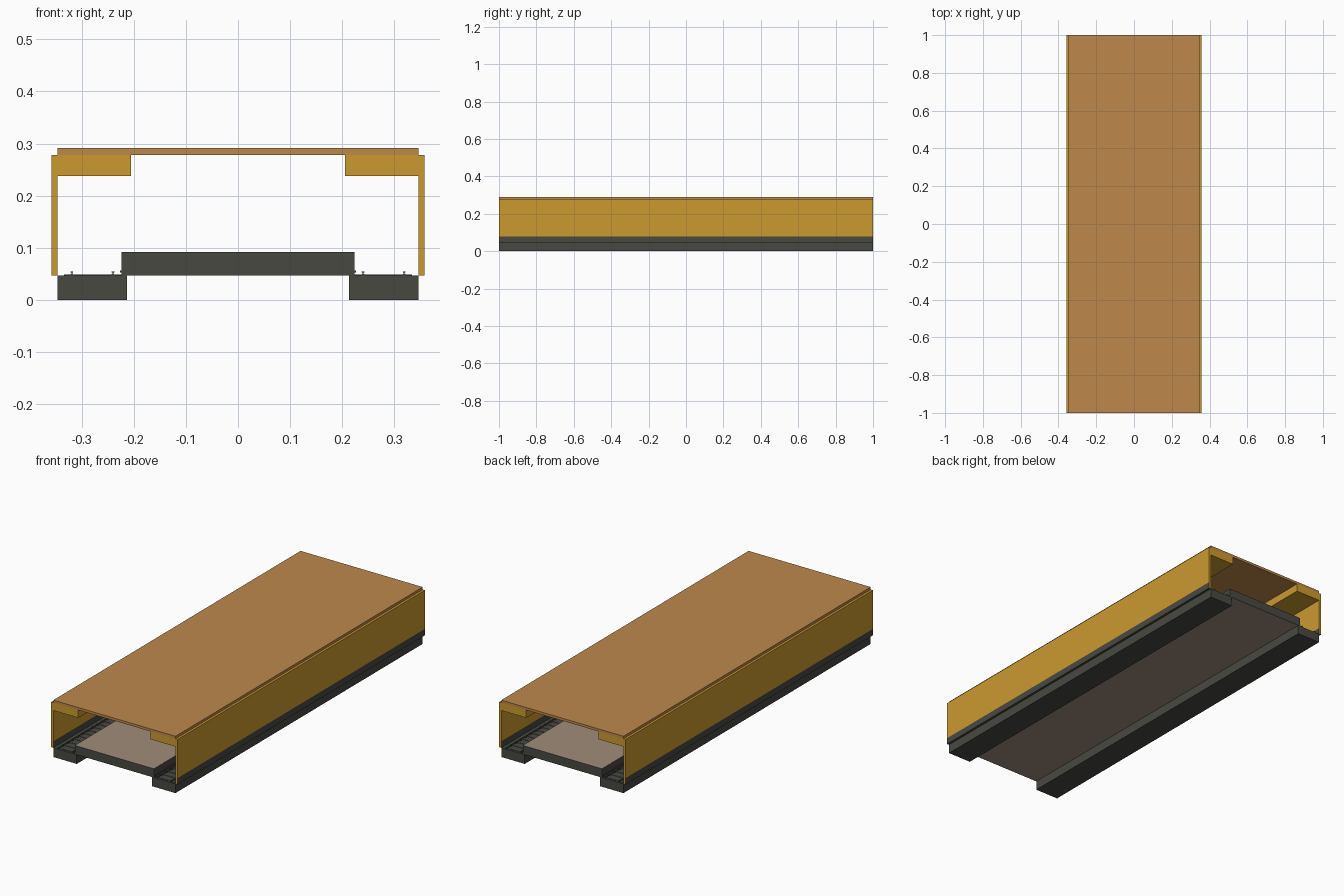
import bpy, bmesh

if "Cube" in bpy.data.objects:
    bpy.data.objects.remove(bpy.data.objects["Cube"])


def material(name, rgb):
    def lin(c):
        c /= 255
        return c / 12.92 if c <= 0.04045 else ((c + 0.055) / 1.055) ** 2.4
    m = bpy.data.materials.new(name)
    m.diffuse_color = (*[lin(c) for c in rgb], 1)
    m.use_nodes = True
    m.node_tree.nodes["Principled BSDF"].inputs["Base Color"].default_value = m.diffuse_color
    return m


DARK = material("dark grey", (72, 73, 66))
GOLD = material("ochre", (204, 154, 48))
COPPER = material("copper brown", (190, 137, 75))
BEIGE = material("platform beige", (160, 140, 122))


def finish(name, bm, mats):
    bmesh.ops.recalc_face_normals(bm, faces=bm.faces)
    me = bpy.data.meshes.new(name)
    bm.to_mesh(me)
    bm.free()
    for m in mats:
        me.materials.append(m)
    ob = bpy.data.objects.new(name, me)
    bpy.context.collection.objects.link(ob)
    return ob


def add_box(bm, x0, x1, y0, y1, z0, z1):
    vs = bmesh.ops.create_cube(bm, size=1)["verts"]
    for v in vs:
        v.co.x = x1 if v.co.x > 0 else x0
        v.co.y = y1 if v.co.y > 0 else y0
        v.co.z = z1 if v.co.z > 0 else z0


def box(name, x0, x1, z0, z1, mats):
    bm = bmesh.new()
    add_box(bm, x0, x1, -1, 1, z0, z1)
    return finish(name, bm, mats)


def extrude_profile(name, pts, mat):
    """Extrude an x-z outline along the whole length."""
    bm = bmesh.new()
    face = bm.faces.new([bm.verts.new((x, -1, z)) for x, z in pts])
    ext = bmesh.ops.extrude_face_region(bm, geom=[face])["geom"]
    bmesh.ops.translate(bm, vec=(0, 2, 0),
                        verts=[g for g in ext if isinstance(g, bmesh.types.BMVert)])
    return finish(name, bm, [mat])


# Roof slab and central platform with paved top and underside
box("roof", -0.346, 0.346, 0.278, 0.291, [COPPER])
platform = box("platform", -0.224, 0.224, 0.047, 0.092, [DARK, BEIGE])
for p in platform.data.polygons:
    p.material_index = 1 if abs(p.normal.z) > 0.5 else 0

BED = 0.047
for side, s in (("left", -1), ("right", 1)):
    def sbox(name, a, b, z0, z1, mats):
        return box(f"{side}_{name}", min(s * a, s * b), max(s * a, s * b), z0, z1, mats)

    # Track bed and ceiling beam
    sbox("track_bed", 0.213, 0.346, 0, BED, [DARK])
    sbox("ceiling_beam", 0.205, 0.346, 0.238, 0.278, [GOLD])

    # Wall with a dark skirting band below z = 0.08
    wall = sbox("wall", 0.346, 0.358, BED, 0.278, [GOLD, DARK])
    bm = bmesh.new()
    bm.from_mesh(wall.data)
    bmesh.ops.bisect_plane(bm, geom=bm.verts[:] + bm.edges[:] + bm.faces[:],
                           plane_co=(0, 0, 0.08), plane_no=(0, 0, 1))
    for f in bm.faces:
        if f.calc_center_median().z < 0.08 and abs(f.normal.y) < 0.5:
            f.material_index = 1
    bm.to_mesh(wall.data)
    bm.free()

    # Sleepers
    bm = bmesh.new()
    n = 50
    for i in range(n):
        y = -1 + (i + 0.5) * 2 / n
        a, b = sorted((s * 0.224, s * 0.334))
        add_box(bm, a, b, y - 0.009, y + 0.009, BED - 0.002, BED + 0.0015)
    finish(f"{side}_sleepers", bm, [DARK])

    # Rails with foot, web and head
    half = [(0.004, 0), (0.004, 0.0015), (0.001, 0.0025), (0.001, 0.005),
            (0.0025, 0.0055), (0.0025, 0.0075)]
    for kind, rx in (("inner", 0.24), ("outer", 0.319)):
        pts = [(s * rx + x, BED + z) for x, z in half]
        pts += [(s * rx - x, BED + z) for x, z in reversed(half)]
        extrude_profile(f"{side}_{kind}_rail", pts, DARK)

    # Power rail on the platform side
    sbox("power_rail", 0.224, 0.2265, 0.052, 0.056, [DARK])
